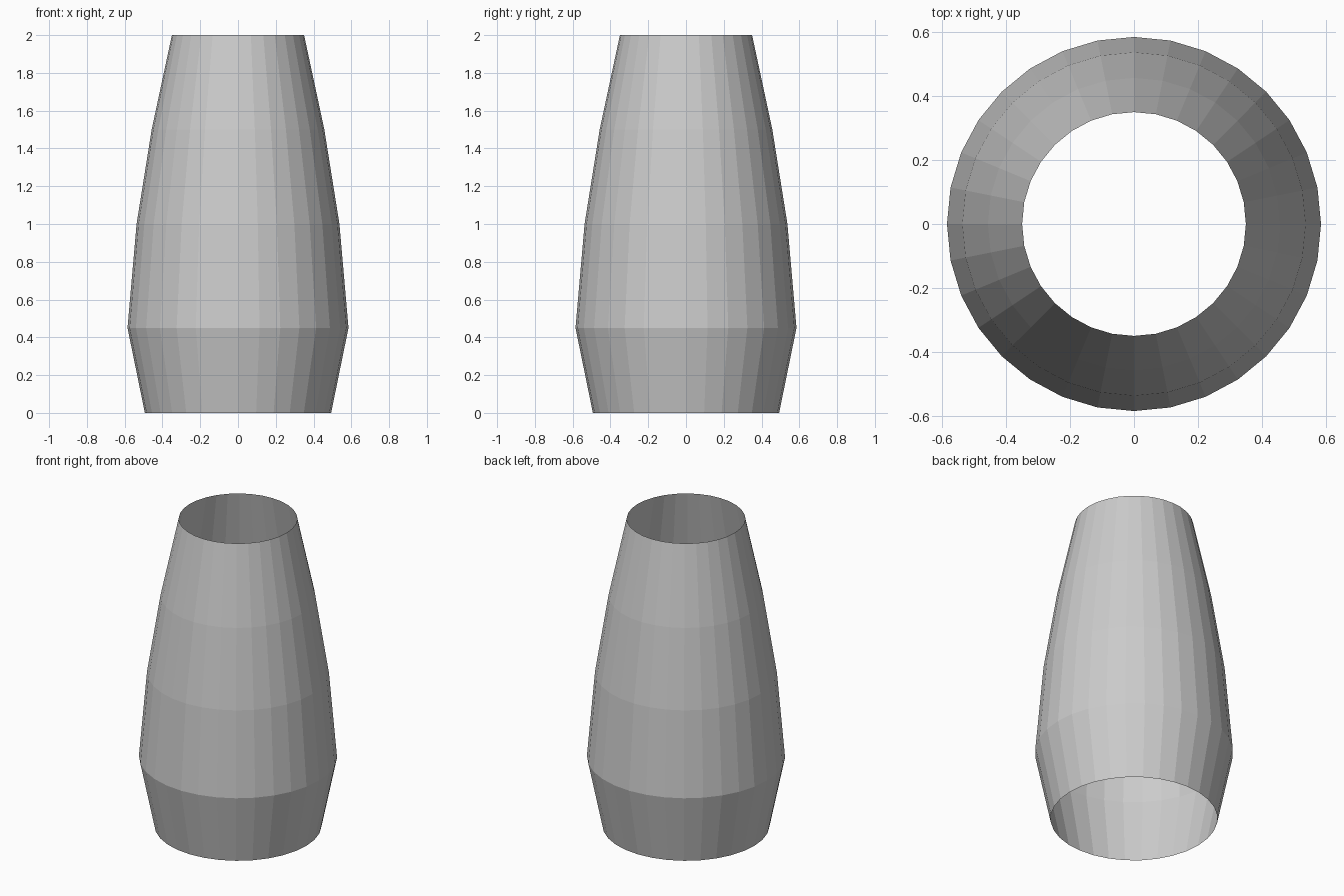
import bpy, bmesh
from math import cos, sin, pi

if "Cube" in bpy.data.objects:
    bpy.data.objects.remove(bpy.data.objects["Cube"])

SIDES = 32
# Vase wall profile: (radius, height)
PROFILE = [(0.493, 0.0), (0.585, 0.45), (0.537, 1.0), (0.457, 1.5), (0.35, 2.0)]

# Open-ended, single-wall flat-shaded shell
bm = bmesh.new()
rings = [[bm.verts.new((r * cos(2 * pi * i / SIDES), r * sin(2 * pi * i / SIDES), z))
          for i in range(SIDES)] for r, z in PROFILE]
for low, high in zip(rings, rings[1:]):
    for i in range(SIDES):
        j = (i + 1) % SIDES
        bm.faces.new((low[i], low[j], high[j], high[i]))

mesh = bpy.data.meshes.new("tapered_shell")
bm.to_mesh(mesh)
bm.free()
shell = bpy.data.objects.new("tapered_shell", mesh)
bpy.context.collection.objects.link(shell)
